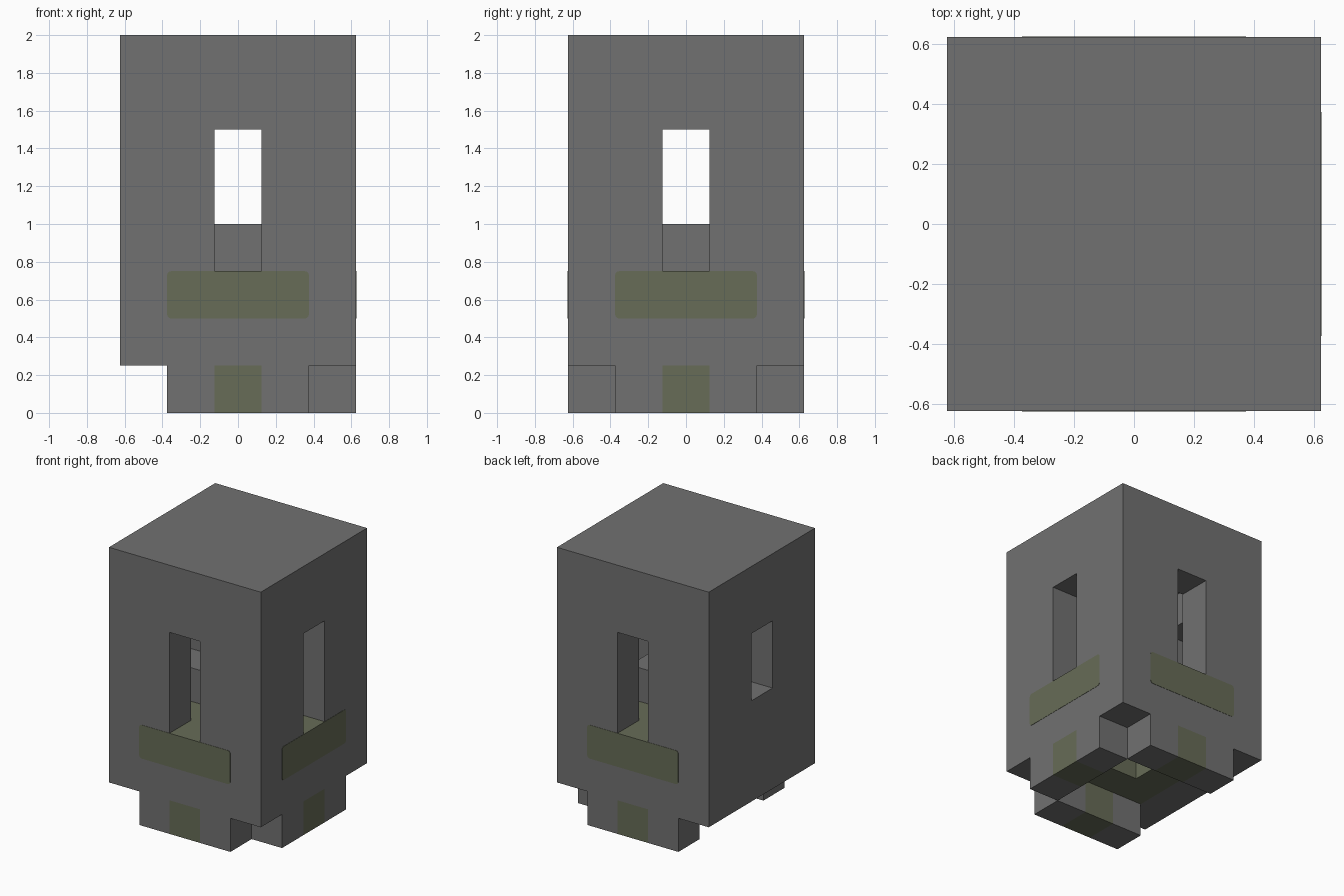
import bpy, bmesh
from math import pi
from mathutils import Matrix

cube = bpy.data.objects.get("Cube")
if cube:
    bpy.data.objects.remove(cube, do_unlink=True)

U = 0.25            # building module
R = 2.5 * U         # outer half width
I = 1.5 * U         # inner half width
H = 0.5 * U         # half module


def material(name, color):
    m = bpy.data.materials.new(name)
    m.use_nodes = True
    m.diffuse_color = color
    m.node_tree.nodes["Principled BSDF"].inputs["Base Color"].default_value = color
    return m


grey = material("stone grey", (0.165, 0.165, 0.165, 1))
olive = material("moss olive", (0.135, 0.15, 0.095, 1))


def box(name, x, y, z, mat, turn=0, round_corners=0):
    """Box from (min, max) ranges, turned about the vertical axis."""
    bm = bmesh.new()
    bmesh.ops.create_cube(bm, size=1)
    for v in bm.verts:
        v.co = [r[0] + (c + 0.5) * (r[1] - r[0]) for r, c in zip((x, y, z), v.co)]
    if round_corners:
        edges = [e for e in bm.edges if abs(e.verts[0].co.y - e.verts[1].co.y) > 1e-5]
        bmesh.ops.bevel(bm, geom=edges, offset=round_corners, segments=3,
                        profile=0.5, affect='EDGES')
    bmesh.ops.rotate(bm, verts=bm.verts, matrix=Matrix.Rotation(turn, 3, 'Z'))
    mesh = bpy.data.meshes.new(name)
    bm.to_mesh(mesh)
    bm.free()
    mesh.materials.append(mat)
    ob = bpy.data.objects.new(name, mesh)
    bpy.context.collection.objects.link(ob)
    return ob


def cut(target, x, y, z, turn=0):
    cutter = box("cutter", x, y, z, grey, turn)
    cutter.hide_render = True
    mod = target.modifiers.new("cut", 'BOOLEAN')
    mod.operation, mod.solver, mod.object = 'DIFFERENCE', 'EXACT', cutter
    bpy.context.view_layer.objects.active = target
    bpy.ops.object.modifier_apply(modifier=mod.name)
    bpy.data.objects.remove(cutter, do_unlink=True)


# Hollow tower body, open underneath
body = box("tower_body", (-R, R), (-R, R), (U, 8 * U), grey)
cut(body, (-I, I), (-I, I), (0, 7 * U))

sides = {"front": 0, "left": pi / 2, "back": pi}

# Tall windows on three sides, a shorter one on the fourth
for turn in sides.values():
    cut(body, (-H, H), (-R - U, -I + H), (3 * U, 6 * U), turn)
cut(body, (-H, H), (-R - U, -I + H), (4 * U, 6 * U), -pi / 2)

# Olive sills under the tall windows
body.data.materials.append(olive)
for p in body.data.polygons:
    if p.normal.z > 0.9 and abs(p.center.z - 3 * U) < 0.01:
        p.material_index = 1

# Inner floor with a central shaft, and the walkway crossing it
floor = box("inner_floor", (-I, I), (-I, I), (U, 3 * U), olive)
cut(floor, (-H, H), (-H, H), (0, 4 * U))
box("walkway", (-I, I), (-H, H), (3 * U, 4 * U), grey)

# Bands and feet on three sides
for name, turn in sides.items():
    box(name + "_band", (-I, I), (-R - 0.002, -R + 0.002), (2 * U, 3 * U),
        olive, turn, 0.02)
    box(name + "_foot_center", (-H, H), (-R, -I), (0, U), olive, turn)
    for part, x in (("a", (-I, -H)), ("b", (H, I))):
        box(name + "_foot_" + part, x, (-R, -I), (0, U), grey, turn)
